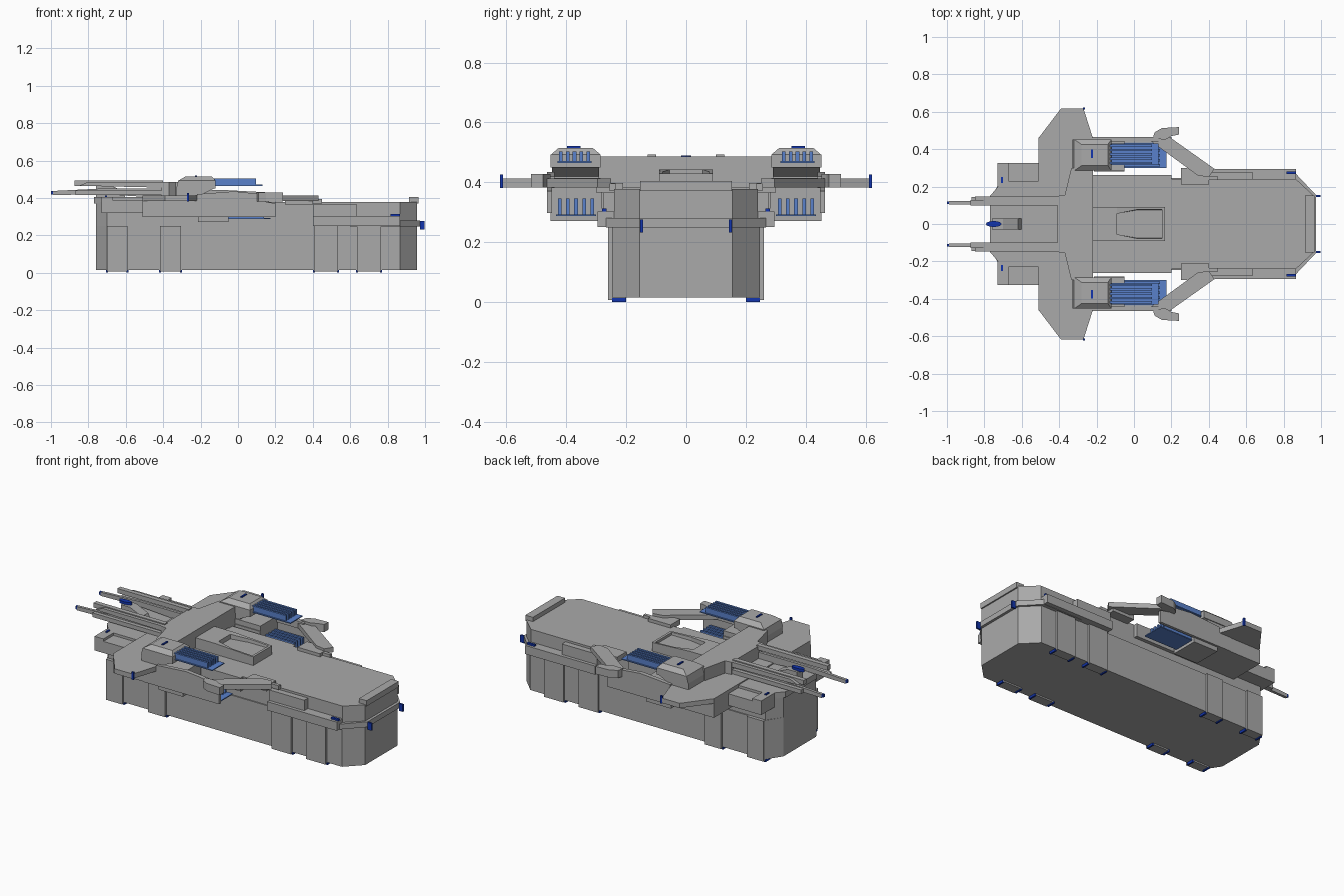
import bpy, bmesh, math


def material(name, rgb):
    m = bpy.data.materials.new(name)
    m.diffuse_color = (*rgb, 1)
    return m


GRAY = material("hull gray", (0.40, 0.40, 0.40))
FIN = material("radiator blue", (0.10, 0.22, 0.60))
LIGHT = material("lamp blue", (0.006, 0.035, 0.42))


def finish(bm, name, mat, mirror):
    bmesh.ops.recalc_face_normals(bm, faces=bm.faces)
    me = bpy.data.meshes.new(name)
    bm.to_mesh(me)
    bm.free()
    me.materials.append(mat)
    ob = bpy.data.objects.new(name, me)
    bpy.context.collection.objects.link(ob)
    if mirror:  # left/right copy across the ship's centreline
        mod = ob.modifiers.new("mirror", 'MIRROR')
        mod.use_axis = (False, True, False)
        mod.use_mirror_merge = False
    return ob


def loft(name, bottom, top, mat=GRAY, mirror=False):
    bm = bmesh.new()
    a = [bm.verts.new(p) for p in bottom]
    b = [bm.verts.new(p) for p in top]
    n = len(a)
    bm.faces.new(a[::-1])
    bm.faces.new(b)
    for i in range(n):
        j = (i + 1) % n
        bm.faces.new((a[i], a[j], b[j], b[i]))
    return finish(bm, name, mat, mirror)


def slab(name, pts, z0, z1, mat=GRAY, mirror=False):
    return loft(name, [(x, y, z0) for x, y in pts], [(x, y, z1) for x, y in pts], mat, mirror)


def sym(half):
    """Close a half outline (y > 0) across the centreline."""
    return half + [(x, -y) for x, y in reversed(half)]


def rect(x0, x1, y0, y1):
    return [(x0, y0), (x1, y0), (x1, y1), (x0, y1)]


def box(name, x0, x1, y0, y1, z0, z1, mat=GRAY, mirror=False):
    return slab(name, rect(x0, x1, y0, y1), z0, z1, mat, mirror)


def side_profile(name, xz, y0, y1, mat=GRAY, mirror=False):
    return loft(name, [(x, y0, z) for x, z in xz], [(x, y1, z) for x, z in xz], mat, mirror)


# main hull with chamfered ends
slab("lower_hull", sym([(-0.76, 0.155), (-0.70, 0.247), (0.866, 0.247), (0.957, 0.155)]), 0.015, 0.25)
slab("upper_hull", sym([(-0.76, 0.155), (-0.70, 0.24), (0.866, 0.24), (0.957, 0.155)]), 0.25, 0.378)
slab("nose_lip", sym([(0.60, 0.268), (0.866, 0.268), (0.973, 0.155)]), 0.248, 0.28)
box("nose_cap", 0.914, 0.965, -0.153, 0.153, 0.37, 0.404)
box("nose_lamp", 0.972, 0.998, 0.144, 0.154, 0.232, 0.276, LIGHT, True)

# side ribs with foot lamps
for i, (x0, x1) in enumerate([(-0.70, -0.59), (-0.417, -0.305), (0.406, 0.535), (0.636, 0.765)]):
    box(f"hull_rib_{i}", x0, x1, 0.20, 0.26, 0.006, 0.25, GRAY, True)
    for x in (x0, x1):
        box(f"foot_lamp_{i}", x - 0.005, x + 0.005, 0.20, 0.248, 0.0, 0.014, LIGHT, True)

# side rails along the front half
box("side_rail", 0.40, 0.866, 0.235, 0.295, 0.25, 0.302, GRAY, True)
box("rail_housing", 0.40, 0.635, 0.235, 0.275, 0.28, 0.365, GRAY, True)
box("rail_lamp", 0.815, 0.866, 0.266, 0.28, 0.302, 0.313, LIGHT, True)
box("arm_pad", 0.25, 0.40, 0.21, 0.30, 0.365, 0.397, GRAY, True)
box("pad_strip", 0.36, 0.45, 0.235, 0.255, 0.37, 0.395, GRAY, True)

# tail deck and corner blocks
box("tail_deck", -0.70, -0.51, -0.325, 0.325, 0.32, 0.39)
slab("tail_top", sym([(-0.77, 0.15), (-0.70, 0.23), (-0.51, 0.23)]), 0.37, 0.405)
box("tail_corner", -0.73, -0.67, 0.20, 0.325, 0.32, 0.405, GRAY, True)
box("tail_lamp", -0.71, -0.70, 0.22, 0.25, 0.395, 0.412, LIGHT, True)

# wing with tip lamps
slab("wing", sym([(-0.51, 0.46), (-0.39, 0.618), (-0.27, 0.618), (-0.22, 0.46)]), 0.383, 0.412)
box("wing_tip_lamp", -0.274, -0.262, 0.612, 0.622, 0.38, 0.426, LIGHT, True)

# raised bridge between the two engines
slab("bridge", sym([(-0.41, 0.15), (-0.37, 0.155), (-0.335, 0.30), (-0.22, 0.30)]), 0.40, 0.486)

# twin tail prongs
box("upper_prong", -0.875, -0.40, 0.10, 0.128, 0.465, 0.492, GRAY, True)
side_profile("prong_side", [(-0.85, 0.465), (-0.40, 0.455), (-0.40, 0.486), (-0.80, 0.486)], 0.128, 0.147, GRAY, True)
side_profile("lower_prong", [(-0.99, 0.415), (-0.73, 0.42), (-0.40, 0.40), (-0.40, 0.45), (-0.73, 0.45), (-0.99, 0.437)],
             0.105, 0.122, GRAY, True)
box("prong_tip_lamp", -1.0, -0.985, 0.106, 0.121, 0.419, 0.437, LIGHT, True)
box("prong_sleeve", -0.87, -0.41, 0.118, 0.145, 0.415, 0.44, GRAY, True)

# sensor mast with an oval lamp
side_profile("sensor_mast", [(-0.76, 0.40), (-0.60, 0.40), (-0.62, 0.44), (-0.70, 0.475), (-0.76, 0.475)], -0.03, 0.03)
oval = [(-0.75 + 0.042 * math.cos(a), 0.016 * math.sin(a)) for a in [math.tau * k / 12 for k in range(12)]]
slab("sensor_lamp", oval, 0.472, 0.49, LIGHT)

# deck structure: base, ramped cab and raised frame
box("deck_base", -0.22, 0.165, -0.09, 0.09, 0.37, 0.415)
side_profile("deck_cab", [(-0.22, 0.41), (-0.22, 0.443), (-0.09, 0.443), (-0.09, 0.41)], -0.09, 0.09)
loft("deck_frame", [(-0.09, 0.055, 0.41), (0.02, 0.075, 0.41), (0.15, 0.075, 0.41), (0.15, 0.09, 0.41), (-0.09, 0.09, 0.41)],
     [(-0.09, 0.055, 0.443), (0.02, 0.078, 0.435), (0.15, 0.078, 0.43), (0.15, 0.09, 0.43), (-0.09, 0.09, 0.443)], GRAY, True)
box("deck_frame_end", 0.15, 0.165, -0.09, 0.09, 0.41, 0.43)

# upper engine heads: tapered top, sloped neck
loft("engine_head", [(x, y, 0.45) for x, y in rect(-0.33, -0.12, 0.285, 0.452)],
     [(x, y, 0.492) for x, y in rect(-0.32, -0.12, 0.285, 0.452)], GRAY, True)
loft("engine_cap", [(x, y, 0.492) for x, y in rect(-0.32, -0.12, 0.285, 0.452)],
     [(x, y, 0.515) for x, y in rect(-0.28, -0.14, 0.312, 0.425)], GRAY, True)
side_profile("engine_neck", [(-0.33, 0.40), (-0.19, 0.40), (-0.19, 0.42), (-0.13, 0.45), (-0.33, 0.45)], 0.29, 0.447, GRAY, True)
box("engine_lamp", -0.23, -0.22, 0.352, 0.398, 0.512, 0.521, LIGHT, True)


# radiator stacks: a flat plate with upright slats
def radiator(name, x0, x1, y0, y1, z0, z1):
    box(name + "_plate", x0, x1, y0, y1, z0, z0 + 0.006, FIN, True)
    for k in range(5):
        y = y0 + (y1 - y0) * (k + 0.5) / 5
        box(f"{name}_slat_{k}", x0, x1 - 0.035, y - 0.006, y + 0.006, z0, z1, FIN, True)


radiator("upper_radiator", -0.13, 0.13, 0.315, 0.43, 0.465, 0.503)
radiator("lower_radiator", -0.06, 0.175, 0.30, 0.435, 0.287, 0.345)

# lower engine bodies and outer walls
box("lower_engine", -0.51, -0.22, 0.23, 0.462, 0.297, 0.385, GRAY, True)
box("lower_engine_outlet", -0.215, -0.05, 0.28, 0.452, 0.27, 0.385, GRAY, True)
side_profile("outer_wall", [(-0.30, 0.297), (0.20, 0.297), (0.20, 0.37), (0.12, 0.385), (-0.30, 0.385)], 0.448, 0.465, GRAY, True)
side_profile("wall_shoulder", [(-0.22, 0.38), (0.13, 0.38), (0.13, 0.42), (-0.02, 0.435), (-0.22, 0.42)], 0.44, 0.465, GRAY, True)
box("engine_shelf", -0.22, -0.05, 0.285, 0.45, 0.385, 0.415, GRAY, True)
box("hull_strake", -0.51, 0.20, 0.23, 0.262, 0.297, 0.378, GRAY, True)

# diagonal arms with end pods
slab("arm", [(0.08, 0.45), (0.10, 0.465), (0.19, 0.465), (0.43, 0.295), (0.40, 0.25), (0.34, 0.26)], 0.383, 0.412, GRAY, True)
slab("arm_pod", [(0.10, 0.455), (0.11, 0.49), (0.15, 0.513), (0.24, 0.518), (0.24, 0.478), (0.20, 0.47), (0.17, 0.452)],
     0.382, 0.428, GRAY, True)
